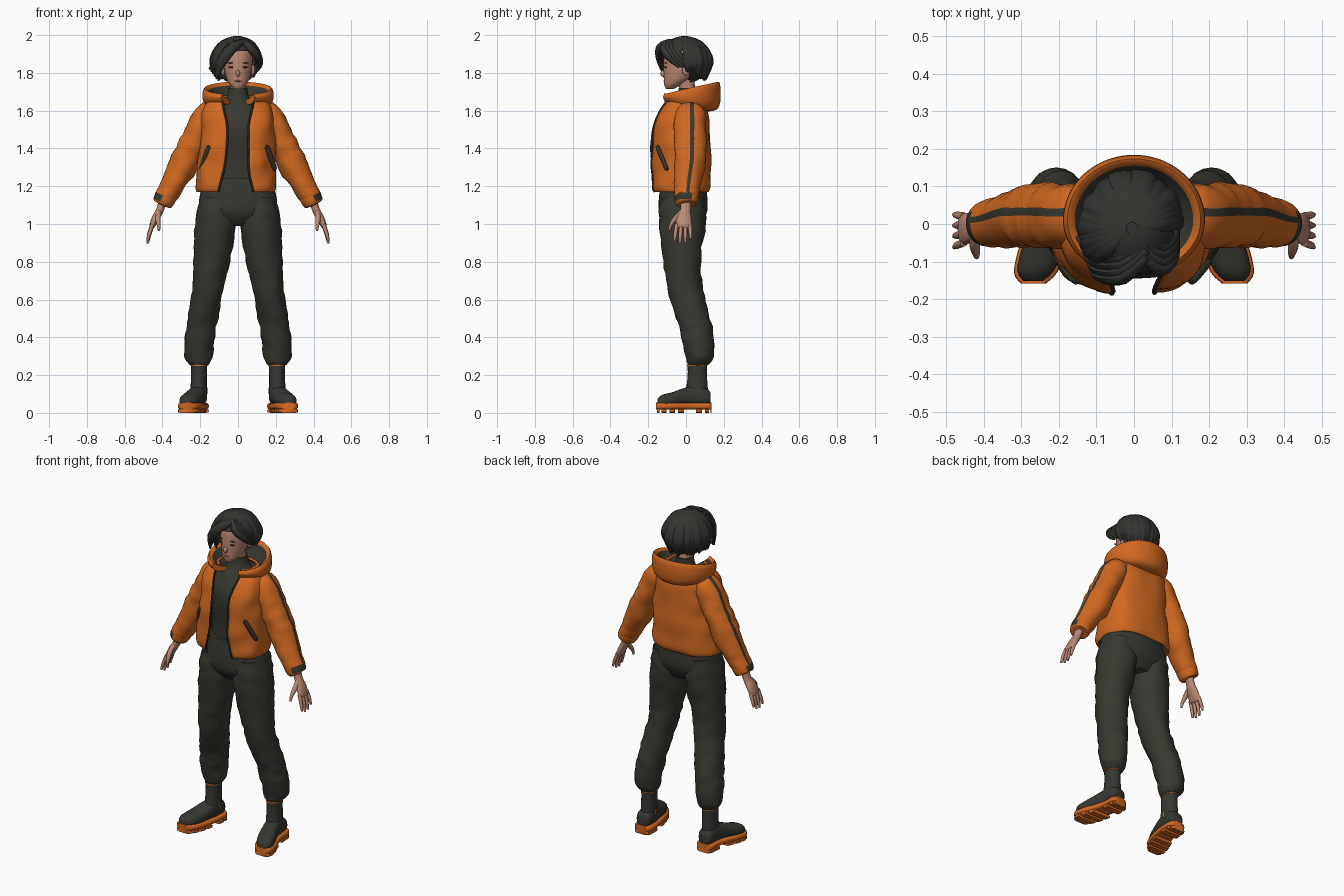
import bpy, bmesh, math, random
from mathutils import Vector, noise

if bpy.data.objects.get("Cube"):
    bpy.data.objects.remove(bpy.data.objects["Cube"])
random.seed(4)
X, Y, Z = Vector((1, 0, 0)), Vector((0, 1, 0)), Vector((0, 0, 1))


def material(name, rgb):
    m = bpy.data.materials.new(name)
    m.use_nodes = True
    m.diffuse_color = (*rgb, 1)
    m.node_tree.nodes["Principled BSDF"].inputs["Base Color"].default_value = (*rgb, 1)
    return m


orange = material("orange fabric", (.64, .14, .014))
dark = material("charcoal cloth", (.038, .038, .029))
leather = material("boot leather", (.036, .037, .03))
hair = material("black hair", (.032, .034, .028))
skin = material("skin", (.5, .25, .175))
lip = material("lips", (.4, .16, .12))


def finish(name, bm, mats, angle=50):
    me = bpy.data.meshes.new(name)
    bm.to_mesh(me)
    bm.free()
    for m in mats:
        me.materials.append(m)
    me.shade_smooth()
    me.set_sharp_from_angle(angle=math.radians(angle))
    ob = bpy.data.objects.new(name, me)
    bpy.context.scene.collection.objects.link(ob)
    return ob


def smooth_rows(rows, steps):
    """Smooth interpolation between rows of numbers."""
    rows = [Vector(r) for r in rows]
    out = []
    for i in range(len(rows) - 1):
        a, b, c, d = rows[max(i - 1, 0)], rows[i], rows[i + 1], rows[min(i + 2, len(rows) - 1)]
        for k in range(steps):
            t = k / steps
            out.append(b + (c - a) * (t / 2) + (a - b * 2.5 + c * 2 - d / 2) * t * t
                       + (b * 1.5 - c * 1.5 + d / 2 - a / 2) * t ** 3)
    return out + [rows[-1]]


def bend(v, power):
    return math.copysign(abs(v) ** power, v)


def loft(name, rows, mats, segs=16, side=1, axis=None, ref=Y, steps=3, power=1, folds=0, paint=None):
    """Closed tube through rows of x, y, z, half width, half depth."""
    rows = smooth_rows(rows, steps)
    centres = [Vector(r[:3]) for r in rows]
    bm = bmesh.new()
    rings = []
    for i, (c, r) in enumerate(zip(centres, rows)):
        t = axis or (centres[min(i + 1, len(rows) - 1)] - centres[max(i - 1, 0)]).normalized()
        v = (ref - t * ref.dot(t)).normalized()
        u = v.cross(t)
        ring = []
        for k in range(segs):
            q = math.tau * k / segs
            p = u * bend(math.cos(q), power) * r[3] + v * bend(math.sin(q), power) * r[4]
            p *= 1 + folds * noise.noise((c + p) * 13 + Z * c.z * 9)
            p += c
            ring.append(bm.verts.new((p.x * side, p.y, p.z)))
        rings.append(ring)
    for i in range(len(rings) - 1):
        for k in range(segs):
            n = (k + 1) % segs
            f = bm.faces.new((rings[i][k], rings[i][n], rings[i + 1][n], rings[i + 1][k]))
            f.material_index = paint(i, k) if paint else 0
    bm.faces.new(rings[0])
    bm.faces.new(rings[-1])
    bmesh.ops.recalc_face_normals(bm, faces=bm.faces)
    return finish(name, bm, mats)


def sheet(name, grid, mats, paint=None, ends=False):
    """Open surface from rows of points."""
    bm = bmesh.new()
    vs = [[bm.verts.new(p) for p in row] for row in grid]
    for i in range(len(vs) - 1):
        for k in range(len(vs[0]) - 1):
            f = bm.faces.new((vs[i][k], vs[i][k + 1], vs[i + 1][k + 1], vs[i + 1][k]))
            f.material_index = paint(i) if paint else 0
    if ends:
        bm.faces.new([row[0] for row in reversed(vs)])
        bm.faces.new([row[-1] for row in vs])
    return finish(name, bm, mats, 70)


def ball(name, loc, scale, mat, keep=None):
    bm = bmesh.new()
    bmesh.ops.create_uvsphere(bm, u_segments=24, v_segments=16, radius=1)
    for v in bm.verts:
        v.co = Vector(a * b + c for a, b, c in zip(v.co, scale, loc))
    if keep:
        gone = [f for f in bm.faces if not keep(f.calc_center_median())]
        bmesh.ops.delete(bm, geom=gone, context='FACES')
    return finish(name, bm, [mat])


# Shirt and hips
loft("shirt", [(0, -.01, 1.12, .18, .11), (0, -.01, 1.3, .15, .1), (0, -.02, 1.5, .155, .115),
               (0, 0, 1.61, .14, .09), (0, .01, 1.66, .065, .06), (0, .01, 1.72, .05, .048)],
     [dark], 24, axis=Z)
loft("trouser_hips", [(0, -.015, 1.24, .18, .115), (0, -.015, 1.12, .207, .13),
                      (0, -.015, 1.05, .19, .122), (0, -.01, .99, .1, .08)], [dark], 28, axis=Z, power=.9)

# Jacket body, open down the front: z, half width, front, back, half gap, centre
body = [(1.17, .205, -.17, .12, .09, -.012), (1.2, .212, -.18, .13, .085, -.012),
        (1.3, .205, -.18, .13, .062, -.008), (1.42, .198, -.182, .13, .056, 0),
        (1.52, .195, -.17, .125, .056, 0), (1.59, .19, -.145, .118, .07, 0),
        (1.645, .165, -.11, .1, .08, 0), (1.68, .11, -.08, .08, .075, 0)]
grid = []
for z, w, front, back, gap, cx in smooth_rows(body, 4):
    start = math.asin((gap / w) ** (1 / .75))
    row = []
    for k in range(49):
        q = start + (math.tau - 2 * start) * k / 48
        p = Vector((cx + w * bend(math.sin(q), .75),
                    (front + back) / 2 - (back - front) / 2 * bend(math.cos(q), .75), z))
        row.append(p + Vector((p.x, p.y, 0)) * .06 * noise.noise(p * 11))
    grid.append(row)
jacket = sheet("jacket_body", grid, [orange, dark])
shell = jacket.modifiers.new("thickness", 'SOLIDIFY')
shell.thickness = .012
shell.offset = -1
shell.material_offset = 1
for label, k in (("left", 0), ("right", -1)):
    loft(label + "_zip", [(*row[k], .006, .006) for row in grid[:-4]], [dark], 6, steps=1)

# Hood lying around the neck
grid = [[] for _ in range(8)]
for k in range(41):
    q = math.radians(28 + 304 * k / 40)
    b = (1 - math.cos(q)) / 2
    low, rim = 1.635 - .04 * b, 1.69 + .07 * b
    profile = [(.6, low), (.9, low + .005), (1, low + .04), (1, rim - .025),
               (.94, rim), (.85, rim - .015), (.65, 1.665), (.35, 1.65)]
    for row, (r, z) in zip(grid, profile):
        depth = .175 if math.cos(q) < 0 else .15
        row.append(Vector((.19 * r * math.sin(q), .01 - depth * r * math.cos(q), z)))
hood = sheet("hood", grid, [orange, dark], lambda i: int(i > 4), ends=True)
hood.modifiers.new("rounding", 'SUBSURF').levels = 1

# Foot sections shared by boot and sole
foot = [(.213, .13, .075, .03, .03), (.21, .11, .085, .045, .045), (.212, .05, .09, .047, .055),
        (.225, -.01, .085, .05, .047), (.245, -.07, .07, .055, .04),
        (.262, -.125, .062, .048, .034), (.268, -.152, .055, .025, .02)]
sole = [(x, y * 1.04, .036, a + .009, .018) for x, y, z, a, b in foot]

for side, label in ((1, "left_"), (-1, "right_")):
    # Trouser leg
    loft(label + "trouser_leg",
         [(.108, -.015, 1.14, .095, .12), (.117, -.02, 1, .108, .123), (.14, -.018, .8, .097, .098),
          (.16, -.005, .65, .082, .096), (.187, .04, .5, .08, .09), (.202, .06, .4, .077, .086),
          (.21, .073, .3, .075, .073), (.207, .066, .26, .055, .055), (.207, .062, .25, .04, .04)],
         [dark], 24, side, axis=Z, steps=5, folds=.12)

    # Boot
    loft(label + "boot_shaft", [(.207, .06, .28, .043, .052), (.207, .06, .18, .042, .052),
                                (.21, .055, .08, .045, .065)], [leather], 20, side, axis=Z)
    loft(label + "boot_foot", foot, [leather], 20, side, axis=Y, ref=Z, power=.8)
    loft(label + "boot_trim", [(.207, .06, .247, .045, .054), (.207, .06, .254, .045, .054)],
         [orange], 20, side, axis=Z, steps=1)
    loft(label + "boot_tab", [(.166, .06, .1, .004, .006), (.166, .06, .135, .004, .006)],
         [orange], 8, side, steps=1)
    loft(label + "sole", sole, [orange], 20, side, axis=Y, ref=Z, power=.5)
    dense = smooth_rows(sole, 4)
    for start in (0, 3, 6, 12, 15, 18, 21):
        loft(label + "tread", [(r[0], r[1], .011, r[3], .011) for r in dense[start:start + 3]],
             [orange], 16, side, axis=Y, ref=Z, steps=1, power=.4)

    # Sleeve with a dark stripe on the outside
    loft(label + "sleeve",
         [(.11, .02, 1.6, .045, .07), (.162, .02, 1.572, .072, .085), (.205, .022, 1.49, .076, .085),
          (.25, .022, 1.4, .075, .085), (.292, .02, 1.31, .077, .083), (.345, .008, 1.21, .064, .07),
          (.385, .002, 1.14, .056, .06)],
         [orange, dark], 24, side, steps=4, folds=.13, paint=lambda i, k: int(k == 11))
    loft(label + "cuff", [(.376, .003, 1.155, .056, .06), (.385, .002, 1.14, .058, .063),
                          (.4, 0, 1.11, .053, .057), (.403, 0, 1.104, .04, .045)],
         [orange, dark], 24, side, paint=lambda i, k: int(2 < i < 6 and 9 < k < 17))
    loft(label + "pocket", [(.153, -.15, 1.41, .007, .007), (.157, -.148, 1.4, .013, .011),
                            (.192, -.106, 1.3, .013, .011), (.195, -.1, 1.29, .007, .007)],
         [dark], 10, side)

    # Hand
    loft(label + "palm", [(.398, 0, 1.12, .022, .03), (.415, -.003, 1.07, .02, .028),
                          (.437, -.01, 1.03, .02, .04), (.455, -.014, .99, .015, .042),
                          (.46, -.015, .98, .008, .036)], [skin], 14, side)
    for n, reach in enumerate((.075, .088, .085, .065)):
        y = -.049 + n * .023
        loft(label + "finger", [(.452, y, 1, .011, .011), (.47, y * 1.15, .985 - reach / 2, .01, .01),
                                (.478, y * 1.25, .985 - reach, .006, .006)], [skin], 8, side)
    loft(label + "thumb", [(.42, -.015, 1.07, .014, .014), (.424, -.055, 1.03, .014, .014),
                           (.42, -.08, .995, .01, .01), (.418, -.088, .965, .006, .006)],
         [skin], 8, side, ref=X)

    # Face details
    ball(label + "eye", (side * .034, -.108, 1.83), (.016, .006, .005), hair)
    ball(label + "brow", (side * .036, -.108, 1.853), (.02, .006, .003), hair)
    ball(label + "ear", (side * .079, .0, 1.815), (.011, .02, .03), skin)

# Head and neck
loft("head", [(0, -.085, 1.716, .02, .022), (0, -.066, 1.74, .046, .05), (0, -.036, 1.78, .065, .082),
              (0, -.02, 1.84, .076, .1), (0, -.012, 1.9, .08, .104), (0, -.01, 1.95, .066, .085),
              (0, -.01, 1.975, .03, .04)], [skin], 24, axis=Z)
loft("neck", [(0, .02, 1.66, .042, .042), (0, .005, 1.73, .04, .042), (0, 0, 1.8, .042, .045)], [skin], axis=Z)
ball("nose", (0, -.119, 1.796), (.011, .017, .017), skin)
ball("mouth", (0, -.114, 1.757), (.018, .006, .005), lip)

# Hair cap, cut away over the face and the uncovered ear
ball("hair_cap", (-.005, -.01, 1.868), (.122, .134, .127), hair,
     lambda c: c.z > 1.915 or c.y > (.02 if c.x > 0 else -.04))

# Locks falling around the sides and back
for n in range(24):
    q = math.radians(100 + 205 * n / 23)
    out = Vector((.13 * math.sin(q), -.143 * math.cos(q), 0))
    end = (1.80 if n < 3 else 1.755) + random.uniform(0, .025)
    puff = random.uniform(.96, 1.03)
    path = [(.1, 1.986, .01, .012), (.58, 1.962, .012, .024), (.9 * puff, 1.91, .013, .026),
            (puff, 1.85, .014, .026), (.82, end, .005, .008)]
    loft("hair_lock", [(out.x * r - .005, out.y * r - .012, z, thick, wide) for r, z, thick, wide in path],
         [hair], 8, ref=Vector((math.cos(q), math.sin(q), 0)))

# Swept fringe on both sides of the parting
for n in range(5):
    d = n * .018
    loft("right_fringe", [(.035, -.085 + d, 1.968, .014, .014), (-.03, -.143 + d, 1.93 + d / 4, .026, .018),
                          (-.085 - d / 3, -.138 + d, 1.86, .027, .016),
                          (-.115 - d / 2, -.105 + d, 1.77 + d * .7, .005, .006)], [hair], 10)
for n in range(4):
    d = n * .02
    loft("left_fringe", [(.025, -.085 + d, 1.968, .014, .014), (.068, -.122 + d, 1.93, .022, .018),
                         (.102, -.085 + d, 1.88, .02, .02), (.112, -.035 + d, 1.83, .006, .008)],
         [hair], 10)
